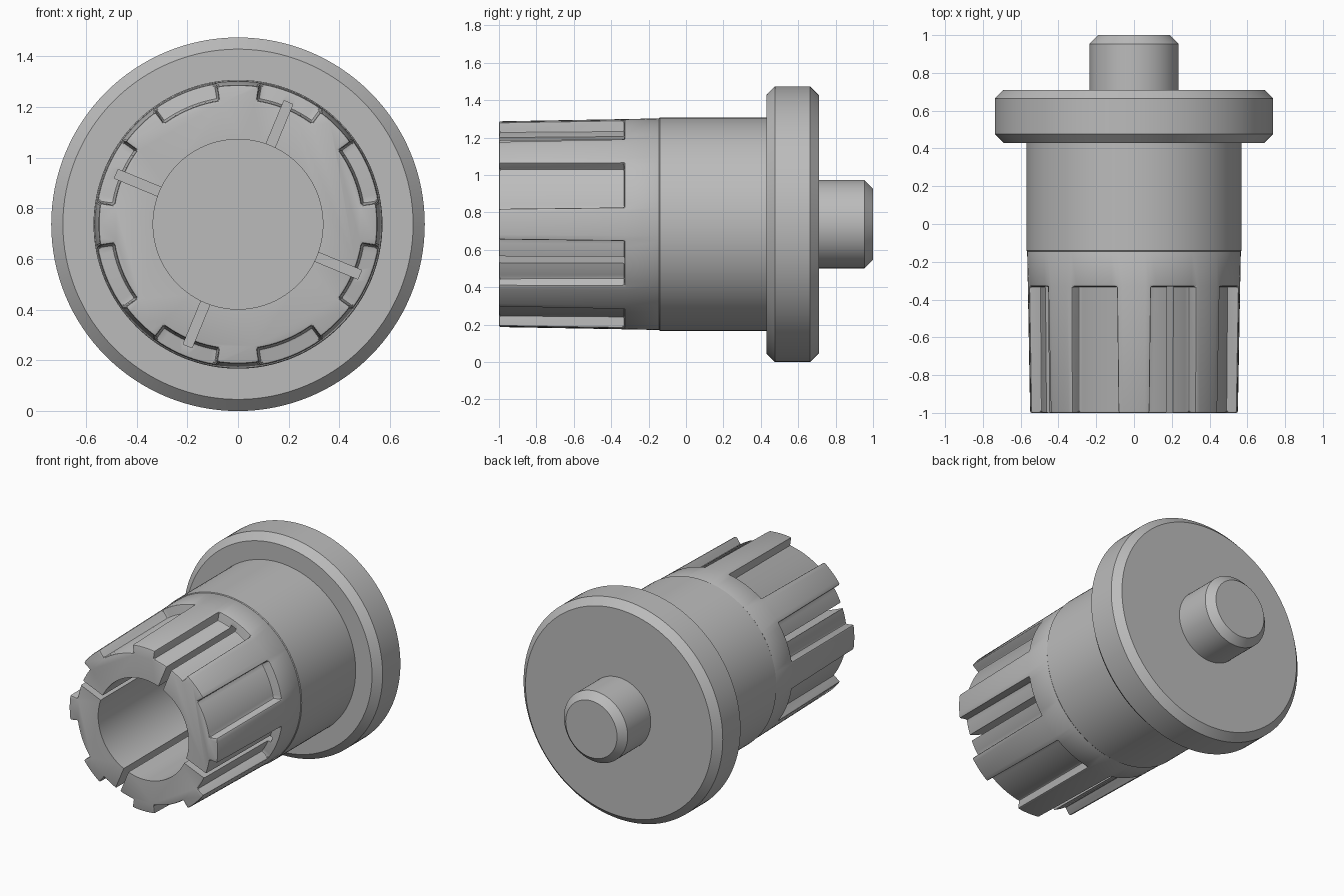
import bpy, bmesh
from math import cos, sin, radians, pi
from mathutils import Matrix

cube = bpy.data.objects.get("Cube")
if cube:
    bpy.data.objects.remove(cube, do_unlink=True)

RADIUS = 0.737            # flange radius, also the height of the axis
grey = bpy.data.materials.new("plain grey")
grey.use_nodes = True
grey.diffuse_color = (0.5, 0.5, 0.5, 1)
grey.node_tree.nodes["Principled BSDF"].inputs["Base Color"].default_value = (0.5, 0.5, 0.5, 1)


def make_object(name, bm):
    bmesh.ops.recalc_face_normals(bm, faces=bm.faces)
    mesh = bpy.data.meshes.new(name)
    bm.to_mesh(mesh)
    bm.free()
    mesh.materials.append(grey)
    obj = bpy.data.objects.new(name, mesh)
    bpy.context.collection.objects.link(obj)
    return obj


def skin(name, rings):
    """Bridge rings of (radius, angle, y) points around the axis and cap the ends."""
    bm = bmesh.new()
    loops = [[bm.verts.new((r * cos(a), y, RADIUS + r * sin(a))) for r, a, y in ring]
             for ring in rings]
    n = len(loops[0])
    for lo, hi in zip(loops, loops[1:]):
        for i in range(n):
            j = (i + 1) % n
            bm.faces.new((lo[i], lo[j], hi[j], hi[i]))
    bm.faces.new(loops[0])
    bm.faces.new(loops[-1])
    bmesh.ops.remove_doubles(bm, verts=bm.verts, dist=1e-5)
    return make_object(name, bm)


def turned(name, profile, steps=128):
    return skin(name, [[(r, 2 * pi * i / steps, y) for i in range(steps)]
                       for r, y in profile])


def notched_ring(y, outer, floor, half_tooth):
    """Eight teeth with eight shallow notches between them."""
    pts = []
    for k in range(8):
        mid = k * 45
        pts += [(outer, radians(mid + half_tooth * (i / 3 - 1)), y) for i in range(7)]
        start, span = mid + half_tooth, 45 - 2 * half_tooth
        pts += [(floor, radians(start + span * i / 9), y) for i in range(10)]
    return pts


# Flange and rear pin, both chamfered
c = 0.046
flange = turned("flange", [(RADIUS - c, 0.43), (RADIUS, 0.43 + c),
                           (RADIUS, 0.71 - c), (RADIUS - c, 0.71)])
pin = turned("rear_pin", [(0.236, 0.69), (0.236, 1 - c), (0.236 - c, 1)])

# Sleeve: plain collar, then a tapered front with notches
collar = turned("collar", [(0.566, -0.145), (0.57, -0.14), (0.57, 0.44)])
fingers = skin("notched_sleeve", [
    notched_ring(-1, 0.55, 0.494, 8.7),
    notched_ring(-0.33, 0.562, 0.5, 9.3),
    notched_ring(-0.33, 0.562, 0.562, 9.3),
    notched_ring(-0.13, 0.566, 0.566, 9.3)])
bevel = fingers.modifiers.new("soft_edges", "BEVEL")
bevel.width = 0.009
bevel.segments = 2
bevel.limit_method = "ANGLE"
bevel.angle_limit = radians(50)

# Cutters: bore and two crossing slits
cutters = [turned("bore_cutter", [(0.335, -1.1), (0.335, 0.4)], 96)]
for angle in (67.5, 157.5):
    bm = bmesh.new()
    bmesh.ops.create_cube(bm, size=1)
    bmesh.ops.scale(bm, verts=bm.verts, vec=(1.04, 1.49, 0.038))
    bmesh.ops.rotate(bm, verts=bm.verts, matrix=Matrix.Rotation(radians(-angle), 3, "Y"))
    bmesh.ops.translate(bm, verts=bm.verts, vec=(0, -0.355, RADIUS))
    cutters.append(make_object("slit_cutter", bm))

for part in (collar, fingers):
    for cutter in cutters:
        cut = part.modifiers.new("cut", "BOOLEAN")
        cut.operation = "DIFFERENCE"
        cut.solver = "EXACT"
        cut.object = cutter

# Apply the cuts and drop the cutters
bpy.context.view_layer.update()
graph = bpy.context.evaluated_depsgraph_get()
for part in (collar, fingers):
    result = bpy.data.meshes.new_from_object(part.evaluated_get(graph))
    part.modifiers.clear()
    part.data = result
for cutter in cutters:
    bpy.data.objects.remove(cutter, do_unlink=True)

# Smooth round surfaces, keep hard edges
bpy.ops.object.select_all(action="DESELECT")
for part in (flange, pin, collar, fingers):
    part.select_set(True)
bpy.context.view_layer.objects.active = flange
bpy.ops.object.shade_smooth_by_angle(angle=radians(30))
